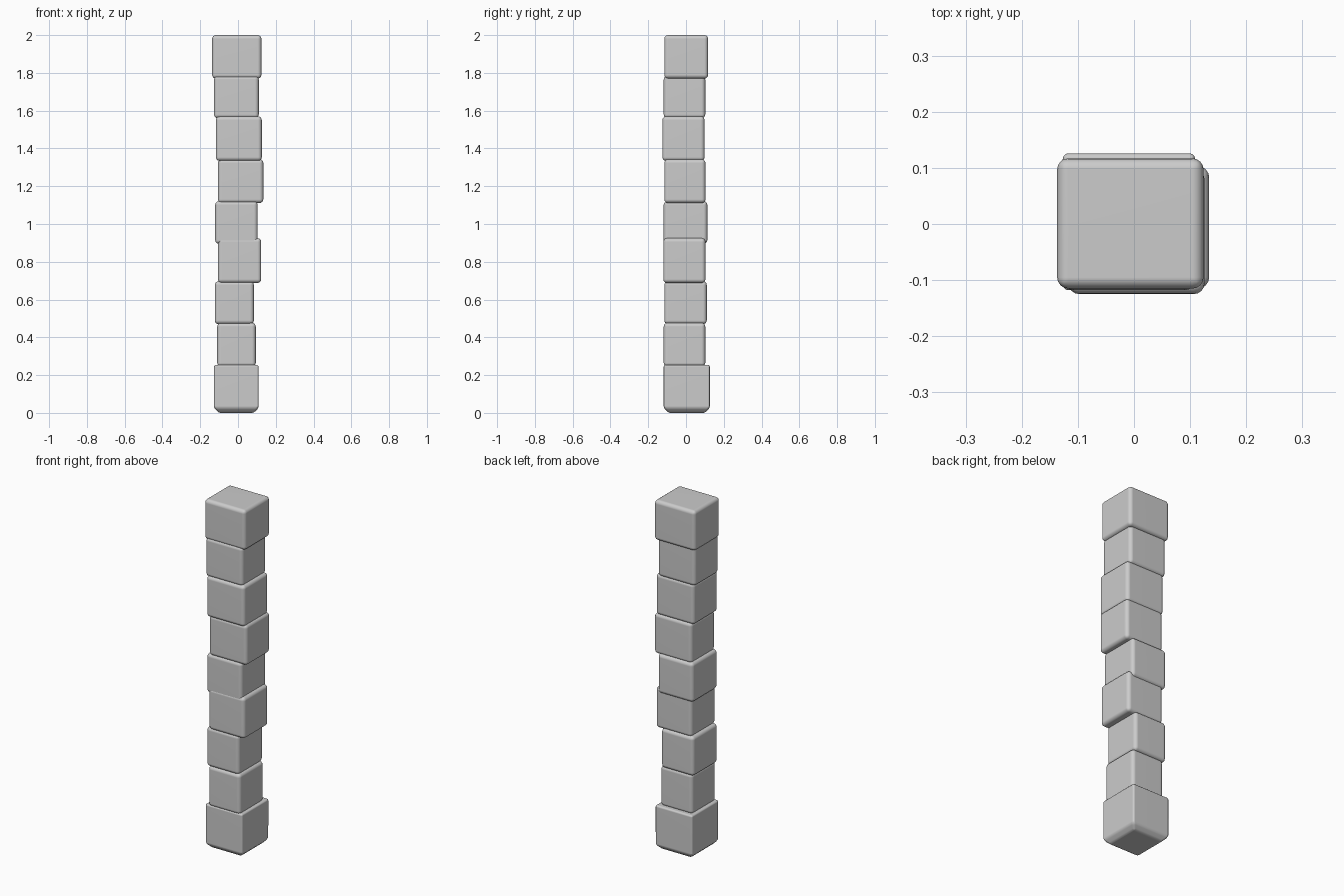
import bpy, bmesh

if "Cube" in bpy.data.objects:
    bpy.data.objects.remove(bpy.data.objects["Cube"])

# Stacked blocks, bottom to top: x min, x max, y min, y max, z min, z max
BLOCKS = [
    (-0.127, 0.109, -0.118, 0.126, 0.000, 0.254),
    (-0.110, 0.094, -0.118, 0.102, 0.245, 0.477),
    (-0.123, 0.084, -0.115, 0.110, 0.470, 0.697),
    (-0.106, 0.123, -0.120, 0.103, 0.688, 0.925),
    (-0.121, 0.104, -0.118, 0.113, 0.895, 1.121),
    (-0.106, 0.134, -0.115, 0.103, 1.111, 1.343),
    (-0.117, 0.126, -0.125, 0.098, 1.334, 1.570),
    (-0.127, 0.110, -0.118, 0.102, 1.560, 1.785),
    (-0.137, 0.124, -0.115, 0.117, 1.770, 2.000),
]


def add_block(name, x0, x1, y0, y1, z0, z1, foot=False):
    bm = bmesh.new()
    bmesh.ops.create_cube(bm, size=1)
    for v in bm.verts:
        v.co = ((x0 + x1) / 2 + v.co.x * (x1 - x0),
                (y0 + y1) / 2 + v.co.y * (y1 - y0),
                (z0 + z1) / 2 + v.co.z * (z1 - z0))
    # Chamfered underside on the lowest block
    if foot:
        low = [e for e in bm.edges if all(v.co.z < 0.001 for v in e.verts)]
        bmesh.ops.bevel(bm, geom=low, offset=0.026, segments=1, affect='EDGES')
    mesh = bpy.data.meshes.new(name)
    bm.to_mesh(mesh)
    bm.free()
    ob = bpy.data.objects.new(name, mesh)
    bpy.context.collection.objects.link(ob)
    # Softly rounded edges
    bev = ob.modifiers.new("rounded_edges", 'BEVEL')
    bev.width = 0.01 if foot else 0.02
    if not foot:
        bev.segments = 4
    else:
        bev.segments = 3
        bev.limit_method = 'ANGLE'
    for p in mesh.polygons:
        p.use_smooth = True
    wn = ob.modifiers.new("even_shading", 'WEIGHTED_NORMAL')
    wn.keep_sharp = True
    return ob


for i, dims in enumerate(BLOCKS):
    add_block(f"stacked_block_{i + 1}", *dims, foot=(i == 0))
